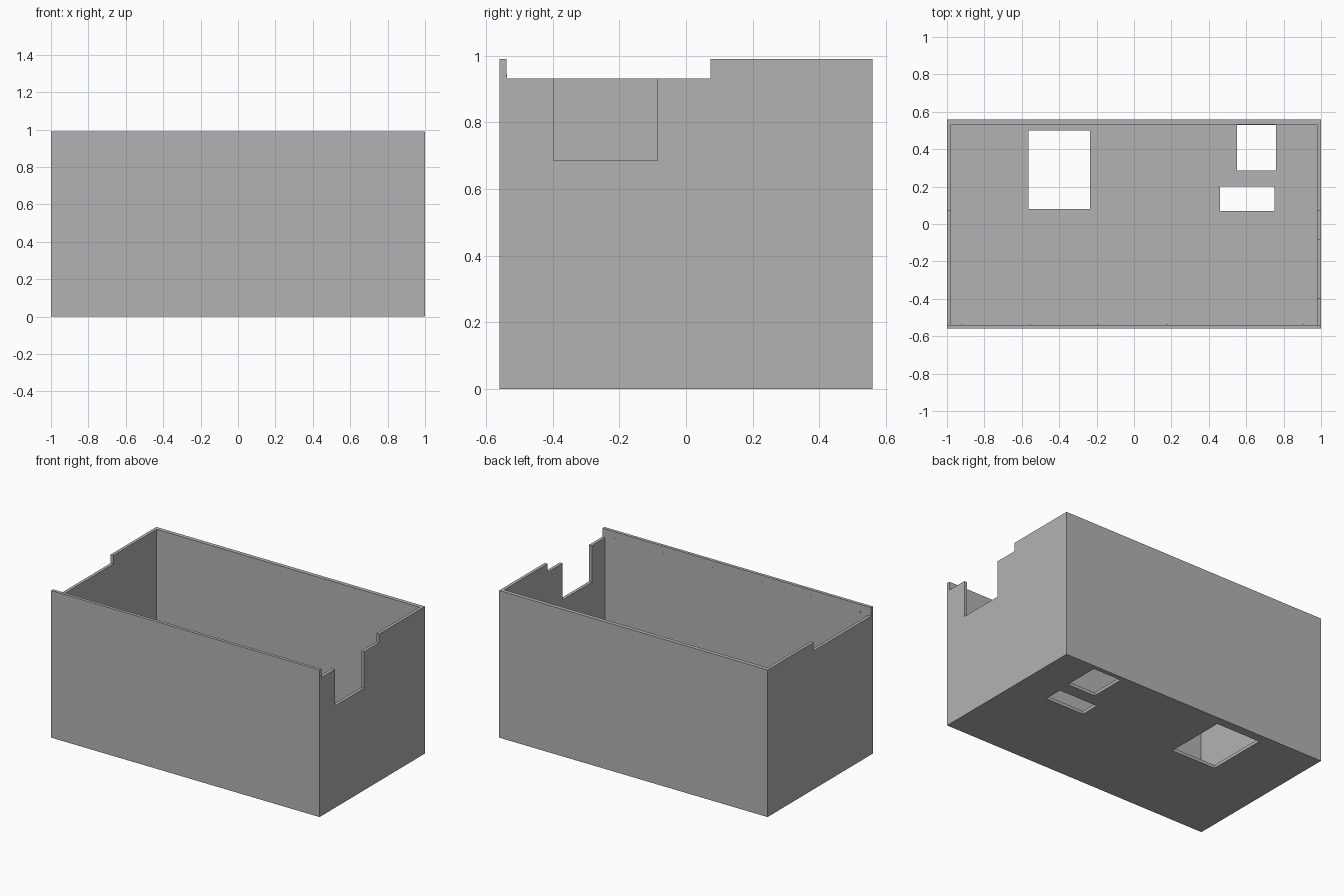
import bpy
import bmesh
from mathutils import Vector

if "Cube" in bpy.data.objects:
    bpy.data.objects.remove(bpy.data.objects["Cube"], do_unlink=True)

# Outer size and panel thicknesses
X, Y, H = 1.0, 0.56, 0.99
T, BACK, FLOOR = 0.021, 0.027, 0.021
OVER = 0.1  # overshoot of the cutters

grey = bpy.data.materials.new("plain_grey")
grey.use_nodes = True
colour = (0.45, 0.45, 0.45, 1)
grey.diffuse_color = colour
grey.node_tree.nodes["Principled BSDF"].inputs["Base Color"].default_value = colour


def box(name, low, high):
    """Axis-aligned box between two corners."""
    low, high = Vector(low), Vector(high)
    bm = bmesh.new()
    bmesh.ops.create_cube(bm, size=1)
    for v in bm.verts:
        v.co = (low + high) / 2 + v.co * (high - low)
    mesh = bpy.data.meshes.new(name)
    bm.to_mesh(mesh)
    bm.free()
    mesh.materials.append(grey)
    obj = bpy.data.objects.new(name, mesh)
    bpy.context.collection.objects.link(obj)
    return obj


def cut(target, low, high):
    """Remove a box from the target and discard the cutter."""
    cutter = box("cutter", low, high)
    cutter.hide_render = True
    mod = target.modifiers.new("cut", "BOOLEAN")
    mod.operation = "DIFFERENCE"
    mod.solver = "EXACT"
    mod.object = cutter
    bpy.context.view_layer.objects.active = target
    bpy.ops.object.modifier_apply(modifier=mod.name)
    bpy.data.objects.remove(cutter, do_unlink=True)


# Open-topped box shell
shell = box("box_shell", (-X, -Y, 0), (X, Y, H))
cut(shell, (-X + T, -Y + T, FLOOR), (X - T, Y - BACK, H + OVER))

# Shallow recess along the rim of both end walls
cut(shell, (-X - OVER, -Y + T, 0.932), (X + OVER, 0.073, H + OVER))

# Deep notch in the left end wall
cut(shell, (X - T - OVER, -0.398, 0.686), (X + OVER, -0.086, H + OVER))

# Three openings in the floor
for x0, x1, y0, y1 in ((-0.565, -0.235, 0.08, 0.5),
                       (0.55, 0.76, 0.285, 0.53),
                       (0.46, 0.75, 0.07, 0.2)):
    cut(shell, (x0, y0, -OVER), (x1, y1, FLOOR + OVER))

# Row of tiny studs inside the front wall
R = 0.004
for i in range(6):
    x = -0.92 + i * 0.365
    box("front_wall_stud", (x - R, -Y + T - R, 0.94 - R), (x + R, -Y + T + R / 2, 0.94 + R))
